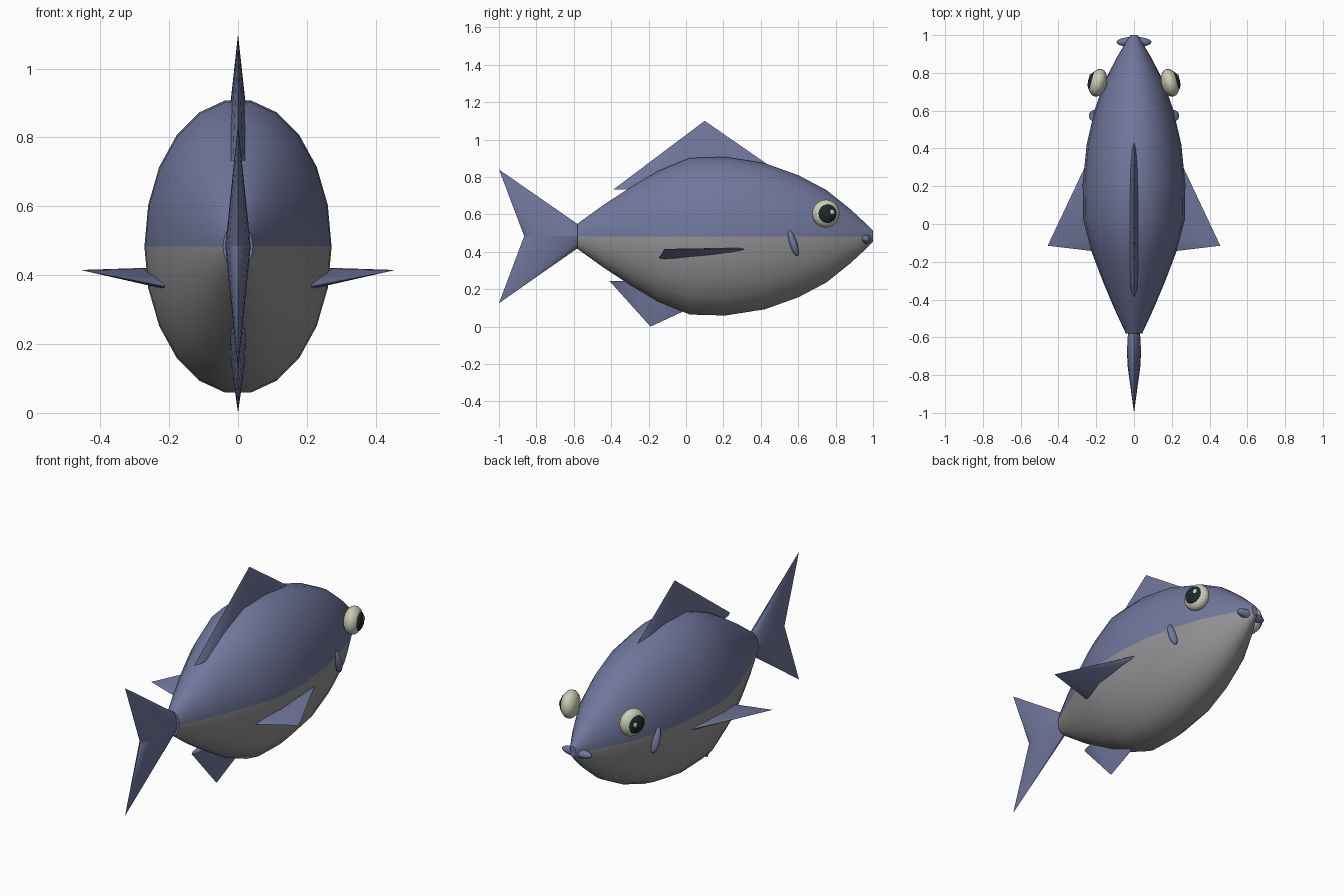
import bpy, bmesh, math
from mathutils import Vector, Matrix

if "Cube" in bpy.data.objects:
    bpy.data.objects.remove(bpy.data.objects["Cube"])


def material(name, rgb):
    m = bpy.data.materials.new(name)
    m.diffuse_color = (*rgb, 1)
    m.use_nodes = True
    m.node_tree.nodes["Principled BSDF"].inputs["Base Color"].default_value = m.diffuse_color
    return m


BLUE = material("slate blue", (0.165, 0.185, 0.335))
GREY = material("belly grey", (0.29, 0.29, 0.30))
CREAM = material("eye cream", (0.60, 0.60, 0.47))
DARK = material("pupil dark", (0.012, 0.022, 0.022))
GLINT = material("eye glint", (0.65, 0.65, 0.60))


def finish(bm, name, mats, angle=40):
    bmesh.ops.recalc_face_normals(bm, faces=bm.faces[:])
    mesh = bpy.data.meshes.new(name)
    bm.to_mesh(mesh)
    bm.free()
    for m in mats:
        mesh.materials.append(m)
    ob = bpy.data.objects.new(name, mesh)
    bpy.context.collection.objects.link(ob)
    bpy.ops.object.select_all(action='DESELECT')
    ob.select_set(True)
    bpy.context.view_layer.objects.active = ob
    bpy.ops.object.shade_smooth_by_angle(angle=math.radians(angle))
    return ob


def fin(name, a, b, width, apex, n=16):
    """Flattened cone: oval base from a to b, rising to the apex."""
    a, b, width = Vector(a), Vector(b), Vector(width)
    mid, half = (a + b) / 2, (b - a) / 2
    bm = bmesh.new()
    ring = [bm.verts.new(mid + half * math.cos(t) + width * math.sin(t))
            for t in (2 * math.pi * i / n for i in range(n))]
    tip = bm.verts.new(apex)
    bm.faces.new(ring)
    for i in range(n):
        bm.faces.new((ring[i], ring[(i + 1) % n], tip))
    finish(bm, name, [BLUE])


def ellipsoid(name, center, radii, rotation, mats, u=16, v=10, rule=None):
    bm = bmesh.new()
    bmesh.ops.create_uvsphere(bm, u_segments=u, v_segments=v, radius=1)
    if rule:
        for f in bm.faces:
            f.material_index = rule(f.calc_center_median())
    bm.transform(Matrix.Translation(center) @ rotation @ Matrix.Diagonal((*radii, 1)))
    finish(bm, name, mats, 60)


# Body: oval rings along y, blue above the midline and grey below
MID, SIDES = 0.483, 22
profile = [(-0.58, 0.068), (-0.44, 0.17), (-0.30, 0.262), (-0.15, 0.352), (0.02, 0.423),
           (0.21, 0.428), (0.42, 0.395), (0.60, 0.33), (0.75, 0.25),
           (0.88, 0.145), (0.96, 0.07), (1.0, 0.03)]
bm = bmesh.new()
rings = []
for y, h in profile:
    rings.append([bm.verts.new((0.635 * h * math.cos(t), y, MID + h * math.sin(t)))
                  for t in (2 * math.pi * i / SIDES for i in range(SIDES))])
for r0, r1 in zip(rings, rings[1:]):
    for i in range(SIDES):
        j = (i + 1) % SIDES
        bm.faces.new((r0[i], r0[j], r1[j], r1[i]))
bm.faces.new(rings[0])
bm.faces.new(rings[-1])
for f in bm.faces:
    f.material_index = 1 if f.calc_center_median().z < MID - 0.001 else 0
finish(bm, "body", [BLUE, GREY], 45)

# Fins on the centre line
fin("tail_upper", (0, -0.865, 0.484), (0, -0.487, 0.484), (0.037, 0, 0), (0, -1, 0.84))
fin("tail_lower", (0, -0.865, 0.484), (0, -0.487, 0.484), (0.037, 0, 0), (0, -1, 0.125))
fin("dorsal_fin", (0, -0.39, 0.732), (0, 0.62, 0.74), (0.04, 0, 0), (0, 0.10, 1.10))
fin("anal_fin", (0, -0.41, 0.245), (0, 0.34, 0.245), (0.035, 0, 0), (0, -0.19, 0.0))

# Lips poking out on both sides of the snout
ellipsoid("lips", (0, 0.963, 0.468), (0.093, 0.028, 0.026), Matrix(), [BLUE])

# Paired parts
for s, side in ((1, "right"), (-1, "left")):
    fin(side + "_side_fin", (s * 0.205, -0.145, 0.366), (s * 0.20, 0.43, 0.415),
        (0, 0, 0.022), (s * 0.457, -0.115, 0.415))

    # Gill slit
    ellipsoid(side + "_gill", (s * 0.212, 0.573, 0.447), (0.027, 0.02, 0.073),
              Matrix.Rotation(math.radians(18), 4, 'X'), [BLUE])

    # Eye, pole pointing outward and slightly forward
    out = Vector((s * math.cos(0.26), math.sin(0.26), 0))
    rot = out.to_track_quat('Z', 'Y').to_matrix().to_4x4()
    eye = Vector((s * 0.191, 0.748, 0.604))
    ellipsoid(side + "_eye", eye, (0.075, 0.075, 0.047), rot, [CREAM], 20, 16)
    # Pupil dome
    ellipsoid(side + "_pupil", eye + out * 0.027, (0.053, 0.053, 0.026), rot, [DARK])
    # Glint
    ellipsoid(side + "_glint", eye + out * 0.049 + Vector((-s * 0.006, 0.02, 0.008)),
              (0.014, 0.014, 0.006), rot, [GLINT], 12, 8)
